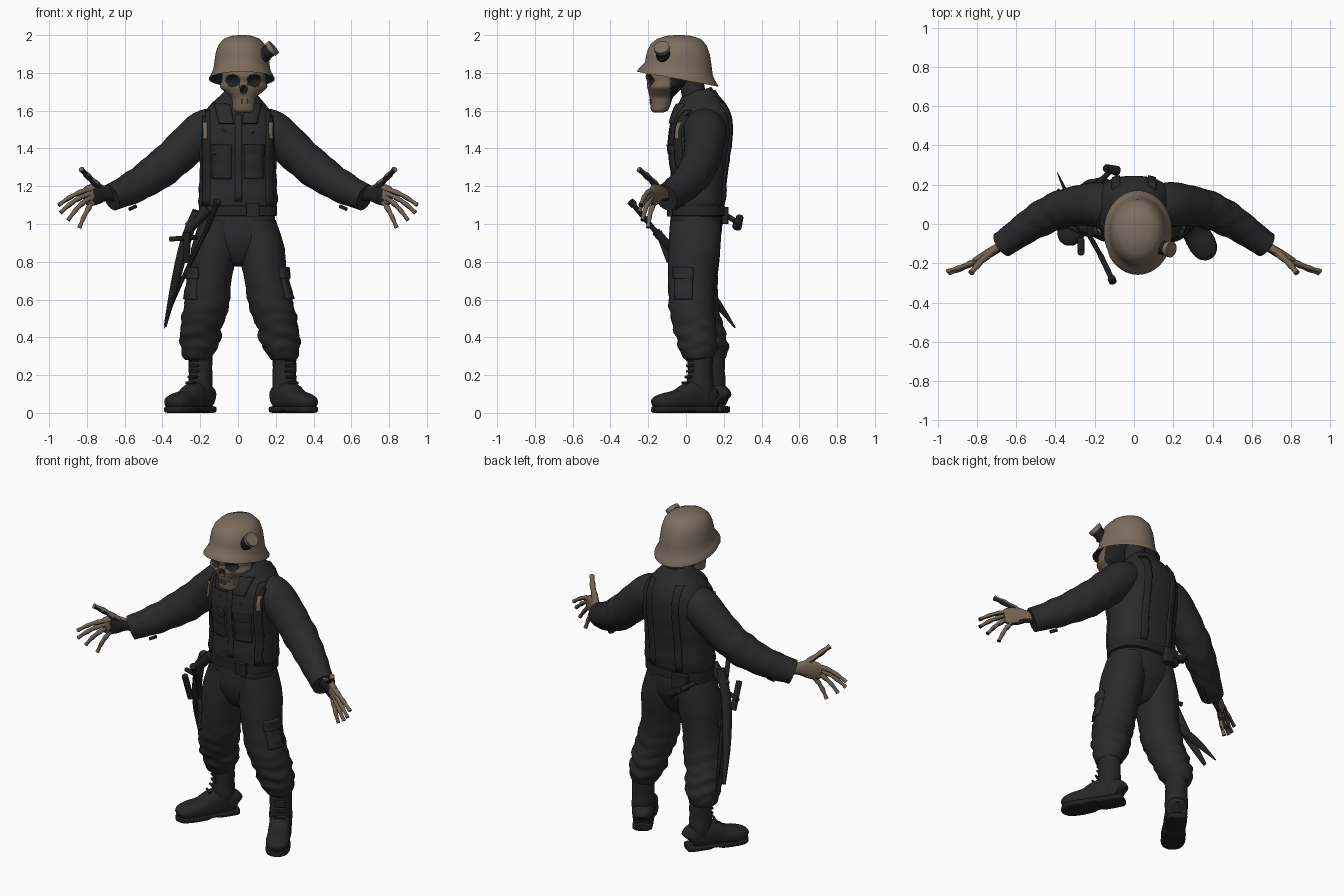
import bpy, bmesh, math
from mathutils import Vector
from mathutils.bvhtree import BVHTree

if "Cube" in bpy.data.objects:
    bpy.data.objects.remove(bpy.data.objects["Cube"])


def material(name, rgb):
    m = bpy.data.materials.new(name)
    m.use_nodes = True
    m.diffuse_color = (*rgb, 1)
    m.node_tree.nodes["Principled BSDF"].inputs["Base Color"].default_value = (*rgb, 1)
    return m


CLOTH = material("charcoal cloth", (.023, .023, .024))
BOOT = material("black leather", (.019, .019, .019))
DARK = material("dark metal", (.014, .014, .014))
TAN = material("tan paint", (.2, .155, .113))
BONE = material("old bone", (.17, .125, .088))


def finish(name, bm, mats, rule=None, angle=50):
    bmesh.ops.recalc_face_normals(bm, faces=bm.faces)
    me = bpy.data.meshes.new(name)
    for m in mats:
        me.materials.append(m)
    for f in bm.faces:
        f.smooth = True
        if rule:
            f.material_index = rule(f.calc_center_median(), f.normal)
    bm.to_mesh(me)
    bm.free()
    me.set_sharp_from_angle(angle=math.radians(angle))
    ob = bpy.data.objects.new(name, me)
    bpy.context.scene.collection.objects.link(ob)
    return ob


def smooth_path(secs, sub):
    """Catmull-Rom interpolation of (x, y, z, ra, rb, fold) sections."""
    secs = [tuple(s) + (0,) * (6 - len(s)) for s in secs]
    ext = [secs[0]] + secs + [secs[-1]]
    out = []
    for i in range(1, len(ext) - 2):
        for k in range(sub):
            t = k / sub
            out.append([.5 * (2 * b + (c - a) * t + (2 * a - 5 * b + 4 * c - d) * t * t
                              + (3 * b - a - 3 * c + d) * t ** 3)
                        for a, b, c, d in zip(*ext[i - 1:i + 3])])
    return out + [list(secs[-1])]


def sweep(name, secs, mats, ref=(1, 0, 0), n=32, sub=5, flat=False, pw=2, sx=1,
          warp=None, rule=None, freq=75):
    """Skin superellipse rings along a path; sx=-1 mirrors it."""
    path = smooth_path(secs, sub)
    P = [Vector(p[:3]) for p in path]
    bm, rings, s = bmesh.new(), [], 0
    for i, p in enumerate(path):
        t = Vector((0, 0, 1)) if flat else (P[min(i + 1, len(P) - 1)] - P[max(i - 1, 0)]).normalized()
        a = Vector(ref)
        a = (a - t * a.dot(t)).normalized()
        b = t.cross(a)
        s += (P[i] - P[i - 1]).length if i else 0
        ring = []
        for j in range(n):
            w = math.tau * j / n
            c, d = math.cos(w), math.sin(w)
            f = 1 + p[5] * (math.sin(freq * s + 2.2 * math.sin(w + 1) + 1.5 * math.sin(3 * w))
                            + .6 * math.sin(freq * .6 * s - 2 * w))
            v = P[i] + a * math.copysign(abs(c) ** (2 / pw), c) * p[3] * f \
                + b * math.copysign(abs(d) ** (2 / pw), d) * p[4] * f
            if warp:
                v = warp(v)
            ring.append(bm.verts.new((v.x * sx, v.y, v.z)))
        rings.append(ring)
    for r, q in zip(rings, rings[1:]):
        for j in range(n):
            bm.faces.new((r[j], r[(j + 1) % n], q[(j + 1) % n], q[j]))
    bm.faces.new(rings[0])
    bm.faces.new(rings[-1])
    return finish(name, bm, mats, rule)


def patch(name, target, mat, u0, u1, v0, v1, axis="y", side=-1, thick=.012, lean=0):
    """Plate laid on a surface by projecting a grid along an axis."""
    me = target.data
    tree = BVHTree.FromPolygons([v.co for v in me.vertices], [p.vertices for p in me.polygons])
    bm, nu, nv = bmesh.new(), 4, 14
    grid = []
    for j in range(nv + 1):
        row = []
        for i in range(nu + 1):
            v = v0 + (v1 - v0) * j / nv
            u = u0 + (u1 - u0) * i / nu + lean * (v - v0)
            o = Vector((u, side, v)) if axis == "y" else Vector((side, u, v))
            d = Vector((0, -side, 0)) if axis == "y" else Vector((-side, 0, 0))
            hit = tree.ray_cast(o, d)[0] or tree.find_nearest(o)[0]
            row.append(bm.verts.new(hit))
        grid.append(row)
    for r, q in zip(grid, grid[1:]):
        for i in range(nu):
            bm.faces.new((r[i], r[i + 1], q[i + 1], q[i]))
    ob = finish(name, bm, [mat])
    mod = ob.modifiers.new("thickness", "SOLIDIFY")
    mod.thickness, mod.offset = thick, 0


def rod(name, a, b, r, mat, n=12, r2=None, sx=1):
    sweep(name, [(*a, r, r), (*b, r2 or r, r2 or r)], [mat], ref=(.3, .8, .5), n=n, sub=1, sx=sx)


# Jacket, hips and belt
jacket = sweep("jacket", [
    (0, .06, 1.06, .18, .125), (0, .065, 1.12, .21, .14, .012), (0, .07, 1.25, .203, .145, .012),
    (0, .072, 1.4, .207, .165, .008), (0, .08, 1.5, .213, .165, .004), (0, .085, 1.57, .19, .155),
    (0, .085, 1.63, .148, .13), (.005, .085, 1.68, .1, .09), (.005, .085, 1.71, .07, .07)],
    [CLOTH], flat=True, n=48, pw=2.4)
sweep("trouser_hips", [
    (0, .055, 1.1, .185, .13), (0, .055, 1.02, .197, .138), (0, .05, .93, .2, .134),
    (0, .045, .86, .16, .11), (0, .045, .8, .08, .075), (0, .045, .775, .03, .04)],
    [CLOTH], flat=True, pw=2.3)
sweep("belt", [(0, .06, z, r, r - .06) for z, r in ((1.04, .19), (1.045, .206), (1.095, .206), (1.1, .19))],
      [BOOT], flat=True, n=48, sub=1, pw=2.4)
sweep("belt_buckle", [(.08, -.085, z, .035, .015) for z in (1.04, 1.11)], [BOOT], flat=True, n=16, sub=1, pw=6)
sweep("neck", [(.01, .05, 1.64, .065, .065), (.02, .02, 1.8, .06, .065)], [CLOTH], flat=True)
sweep("collar_band", [(.005, .06, 1.63, .115, .115), (.01, .055, 1.68, .092, .09), (.01, .055, 1.7, .08, .08)],
      [CLOTH], flat=True, warp=lambda v: Vector((v.x, v.y, v.z + .35 * (v.y - .06))))
patch("button_placket", jacket, CLOTH, -.015, .02, 1.12, 1.58, thick=.01)

for s, side in ((1, "left"), (-1, "right")):
    # Jacket straps, pockets and collar flaps
    patch(side + "_front_strap", jacket, BOOT, s * .165 - .018, s * .165 + .018, 1.1, 1.6, thick=.02)
    patch(side + "_back_strap", jacket, BOOT, s * .09 - .02, s * .09 + .02, 1.1, 1.64, side=1, thick=.018)
    patch(side + "_strap_tag", jacket, TAN, s * .167 - .008, s * .167 + .008, 1.45, 1.535, thick=.034)
    patch(side + "_chest_pocket", jacket, CLOTH, s * .085 - .05, s * .085 + .05, 1.24, 1.4, thick=.01)
    patch(side + "_pocket_flap", jacket, CLOTH, s * .085 - .053, s * .085 + .053, 1.37, 1.42, thick=.018)
    patch(side + "_collar_flap", jacket, CLOTH, s * .06 - .04, s * .06 + .04, 1.53, 1.63, thick=.026, lean=s * .2)

    # Sleeves and cuffs
    sweep(side + "_sleeve", [
        (.1, .09, 1.53, .09, .1), (.18, .1, 1.495, .107, .113), (.27, .095, 1.415, .105, .105, .01),
        (.35, .08, 1.34, .102, .098, .02), (.43, .05, 1.275, .098, .095, .03), (.52, .0, 1.215, .089, .083, .028),
        (.6, -.055, 1.172, .08, .075, .015), (.67, -.105, 1.14, .07, .065, .005)],
        [CLOTH], ref=(0, 0, 1), sx=s, freq=55)
    sweep(side + "_cuff", [(.62, -.07, 1.165, .075, .07), (.672, -.106, 1.14, .073, .068)],
          [CLOTH], ref=(0, 0, 1), sub=1, sx=s)
    rod(side + "_cuff_buckle", (.54, -.04, 1.095), (.575, -.06, 1.078), .01, DARK, sx=s)

    # Bony hands with dark undersides and palm hollows
    def palm(c, nrm):
        return 1 if nrm.z < -.4 or (nrm.y < -.5 and abs(c.x) < .765) else 0

    def under(c, nrm):
        return 1 if nrm.z < -.45 else 0

    def thumb(c, nrm):
        return 1 if nrm.z < .15 else 0
    sweep(side + "_palm", [
        (.64, -.09, 1.15, .035, .028), (.69, -.12, 1.16, .036, .024), (.74, -.15, 1.16, .055, .024),
        (.79, -.175, 1.15, .055, .018), (.815, -.185, 1.145, .04, .012)],
        [BONE, DARK], ref=(0, 0, 1), n=20, sx=s, rule=palm)
    fingers = {"index": ((.78, -.175, 1.185), (.95, -.24, 1.1)), "middle": ((.79, -.18, 1.16), (.94, -.25, 1.06)),
               "ring": ((.79, -.18, 1.135), (.9, -.23, 1.02)), "little": ((.77, -.165, 1.115), (.84, -.2, .98)),
               "thumb": ((.7, -.125, 1.165), (.83, -.25, 1.29))}
    for fname, (a, b) in fingers.items():
        a, b = Vector(a), Vector(b)
        bend = Vector((.012, 0, .008)) if fname == "thumb" else Vector((0, -.006, .012))
        size = 1.35 if fname == "thumb" else 1
        secs = []
        for k in range(7):
            p = a.lerp(b, k / 6) + bend * math.sin(math.pi * k / 6)
            r = size * (.0165 if k % 2 == 0 else .013) * (1 - .05 * k)
            secs.append((*p, r, r))
        sweep(f"{side}_{fname}_finger", secs, [BONE, DARK], ref=(0, .5, .8), n=12, sub=2, sx=s,
              rule=thumb if fname == "thumb" else under)

    # Trouser legs, the right foot stands further back and closer in
    back, inn = (0, 0) if s > 0 else (.065, .025)
    leg = sweep(side + "_trouser_leg", [
        (.1, .05, 1.02, .1, .134), (.125, .045, .87, .122, .137, .008), (.147, .03 + back * .2, .7, .112, .125, .014),
        (.178 - inn * .4, .03 + back * .4, .56, .12, .12, .03),
        (.208 - inn * .6, .045 + back * .6, .46, .11, .115, .045),
        (.225 - inn * .9, .06 + back * .9, .365, .103, .105, .05), (.24 - inn, .065 + back, .3, .08, .085, .02),
        (.24 - inn, .065 + back, .28, .064, .065)], [CLOTH], flat=True, sx=s, n=40, freq=85)
    patch(side + "_cargo_pocket", leg, CLOTH, -.055, .035, .6, .76, axis="x", side=s, thick=.03)
    patch(side + "_cargo_flap", leg, CLOTH, -.06, .04, .71, .77, axis="x", side=s, thick=.042)

    # Boots, toes turned out
    d = Vector((.5 + inn * 3, -.866 + inn, 0)).normalized()
    w = Vector((-d.y, d.x, 0))
    heel = Vector((.246 - inn * 1.9, .075 + back, 0))

    def foot(rows):
        return [(*(heel + d * l + Vector((0, 0, z))), ra, rb) for l, z, ra, rb in rows]
    sweep(side + "_boot_foot", foot([
        (-.08, .07, .025, .035), (-.065, .08, .054, .06), (0, .09, .062, .08), (.07, .085, .063, .075),
        (.14, .067, .065, .055), (.21, .06, .068, .046), (.26, .053, .054, .036), (.282, .045, .025, .022)]),
        [BOOT], ref=w, sx=s, pw=2.4)
    sweep(side + "_boot_sole", foot([
        (-.086, .018, .03, .017), (-.07, .018, .056, .018), (.04, .018, .058, .018), (.06, .022, .058, .014),
        (.09, .022, .06, .014), (.12, .018, .066, .018), (.21, .018, .07, .018), (.265, .018, .052, .018),
        (.286, .02, .02, .015)]), [DARK], ref=w, sx=s, pw=4, sub=2)
    sweep(side + "_boot_shaft", [
        (heel.x, heel.y, .07, .06, .068), (heel.x, heel.y, .15, .064, .07, .012),
        (heel.x, heel.y, .22, .062, .066, .014), (heel.x, heel.y, .34, .064, .068)], [BOOT], flat=True, sx=s)
    for k in range(6):
        c = heel + d * (.062 + max(0, .05 - .02 * k)) + Vector((0, 0, .13 + .03 * k))
        rod(f"{side}_lace_{k + 1}", c - w * .03, c + w * .03, .007, DARK, n=8, sx=s)

# Skull with sunken sockets
SOCKETS = ((-.026, 1.758, .038, .034), (.086, 1.758, .038, .034), (.03, 1.712, .017, .024))


def depth(v):
    if v.y > -.1:
        return 0
    return max(max(0, 1 - ((v.x - x) / a) ** 2 - ((v.z - z) / b) ** 2) for x, z, a, b in SOCKETS)


skull = sweep("skull", [
    (.03, -.145, 1.59, .035, .025), (.03, -.14, 1.603, .055, .045), (.03, -.135, 1.64, .06, .055),
    (.03, -.13, 1.672, .068, .063), (.03, -.12, 1.7, .1, .08), (.03, -.112, 1.725, .125, .094),
    (.03, -.1, 1.755, .118, .107), (.03, -.09, 1.79, .115, .122), (.02, -.06, 1.84, .11, .12),
    (.02, -.04, 1.92, .08, .09)], [BONE, DARK], flat=True, n=96, pw=2.3, sub=8,
    warp=lambda v: v + Vector((0, .035 * depth(v) ** .6, 0)),
    rule=lambda c, nrm: 1 if c.y > -.085 or depth(c) > .06 else 0)
for k in range(8):
    x = -.006 + k * .0095
    for row, z in (("upper", 1.651), ("lower", 1.637)):
        patch(f"{row}_tooth_{k + 1}", skull, BONE, x, x + .007, z, z + .012, thick=.006)


# Helmet: dome, flared brim and dark inside
def tilt(v):
    drop = min(1, max(0, (1.97 - v.z) / .14))
    peak = -.012 if v.y < -.15 and v.z < 1.8 else 0
    return v + Vector((0, peak, -.19 * (v.y + .035) * drop))


dome = [(2, .02), (1.996, .055), (1.98, .096), (1.95, .123), (1.91, .137), (1.86, .145), (1.82, .15),
        (1.795, .16), (1.771, .174), (1.766, .174), (1.77, .17), (1.8, .153), (1.83, .143), (1.9, .13)]
sweep("helmet", [(.02, -.038, z, r, r * 1.2) for z, r in dome], [TAN, DARK], flat=True,
      n=64, sub=1, warp=tilt,
      rule=lambda c, nrm: 1 if nrm.z < -.1 and (Vector((c.x - .02, c.y + .04, 0)).dot(nrm) < 0) else 0)

# Helmet lamp
rod("lamp_bracket", (.11, -.11, 1.875), (.155, -.13, 1.895), .032, DARK, n=20)
rod("lamp_body", (.125, -.115, 1.885), (.182, -.128, 1.93), .036, DARK, n=24)
rod("lamp_rim", (.172, -.126, 1.922), (.19, -.13, 1.937), .041, TAN, n=24)

# Sword, scabbard and belt tool on the right hip
sweep("sword_blade", [(-.17, -.16, .96, .01, .022), (-.26, .0, .78, .009, .024), (-.34, .15, .6, .008, .022),
                      (-.39, .26, .45, .002, .004)], [DARK], n=8)
rod("sword_grip", (-.11, -.285, 1.11), (-.17, -.16, .96), .014, DARK)
rod("sword_pommel", (-.108, -.295, 1.12), (-.115, -.275, 1.1), .02, DARK)
sweep("scabbard", [(-.22, -.03, 1.07, .022, .03), (-.28, .0, .9, .028, .032), (-.335, .07, .68, .022, .028),
                   (-.385, .17, .46, .008, .012)], [BOOT], n=16)
rod("scabbard_grip", (-.27, -.145, .96), (-.27, -.085, .8), .018, BOOT)
rod("scabbard_guard", (-.36, .0, .92), (-.22, -.06, .93), .013, DARK)
rod("scabbard_hanger", (-.16, -.04, 1.08), (-.26, -.02, .98), .03, BOOT)
rod("tool_handle", (-.2, .19, 1.06), (-.12, .27, 1.01), .014, DARK)
rod("tool_head", (-.145, .285, 1.035), (-.085, .27, .985), .02, DARK, r2=.026)
sweep("back_pouch", [(-.1, .2, z, .05, .025) for z in (1.0, 1.09)], [BOOT], flat=True, n=24, sub=1, pw=5)
